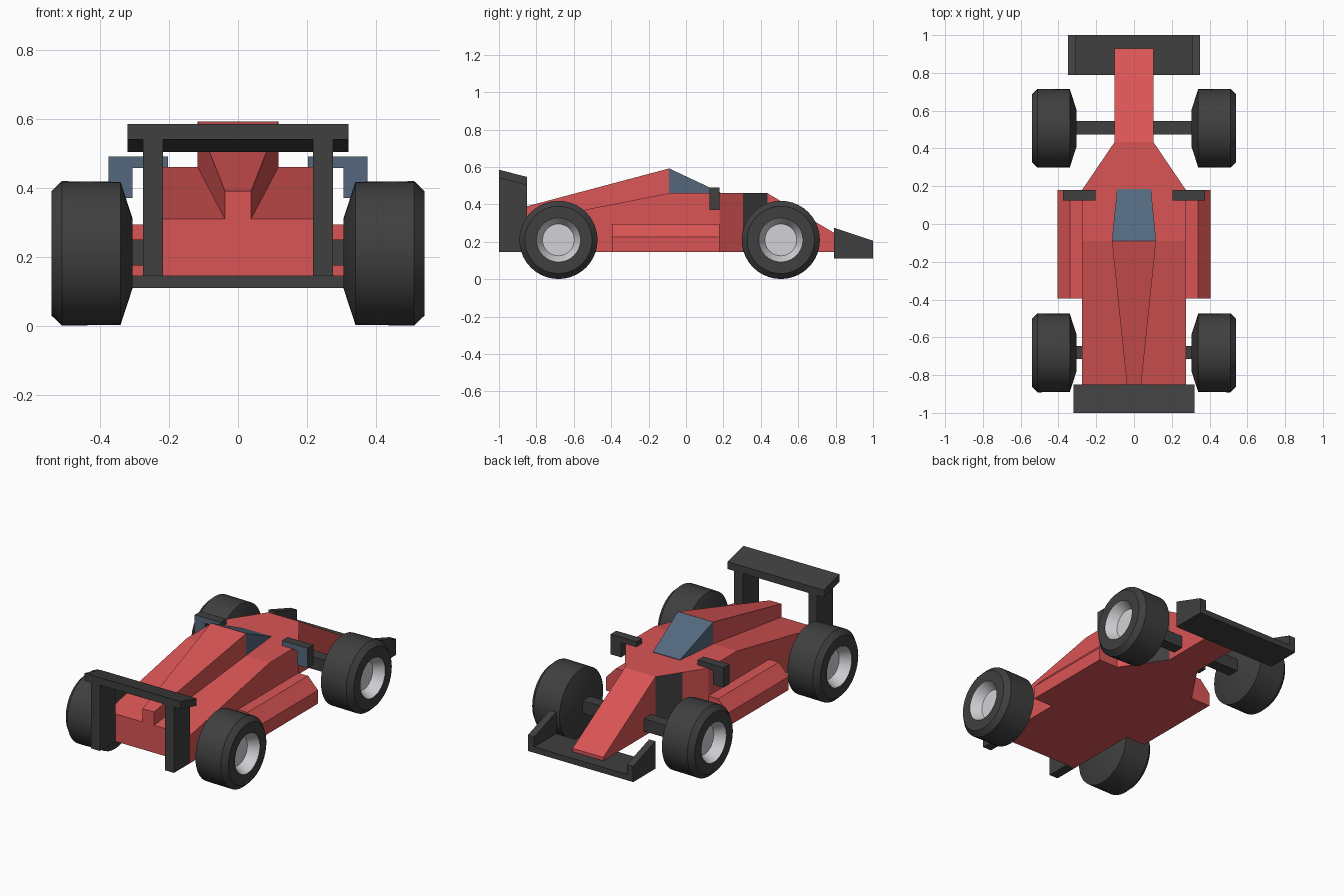
import bpy, bmesh, math

if "Cube" in bpy.data.objects:
    bpy.data.objects.remove(bpy.data.objects["Cube"])


def material(name, rgb):
    m = bpy.data.materials.new(name)
    m.diffuse_color = (*rgb, 1)
    m.use_nodes = True
    m.node_tree.nodes["Principled BSDF"].inputs["Base Color"].default_value = m.diffuse_color
    return m


RED = material("red_paint", (0.70, 0.09, 0.09))
DARK = material("dark_grey", (0.05, 0.05, 0.05))
BLUE = material("blue_glass", (0.09, 0.14, 0.21))
SILVER = material("silver", (0.65, 0.65, 0.68))


def finish(bm, name, mats):
    bmesh.ops.recalc_face_normals(bm, faces=bm.faces)
    mesh = bpy.data.meshes.new(name)
    bm.to_mesh(mesh)
    bm.free()
    for m in mats:
        mesh.materials.append(m)
    ob = bpy.data.objects.new(name, mesh)
    bpy.context.collection.objects.link(ob)
    return ob


def loft(name, sections, *mats, paint=None):
    """Skin cross-sections [(y, [(x, z), ...])]; paint(face) picks faces for the second material."""
    bm = bmesh.new()
    rings = [[bm.verts.new((x, y, z)) for x, z in pts] for y, pts in sections]
    n = len(rings[0])
    for a, b in zip(rings, rings[1:]):
        for i in range(n):
            j = (i + 1) % n
            bm.faces.new((a[i], a[j], b[j], b[i]))
    bm.faces.new(rings[0])
    bm.faces.new(rings[-1])
    bmesh.ops.recalc_face_normals(bm, faces=bm.faces)
    for f in bm.faces:
        if paint and paint(f):
            f.material_index = 1
    return finish(bm, name, mats)


def rect(x0, x1, z0, z1):
    return [(x0, z0), (x1, z0), (x1, z1), (x0, z1)]


def mid(w, z0, z1):
    return rect(-w, w, z0, z1)


def flip(pts, s):
    return [(s * x, z) for x, z in pts]


# Main body with grey panels ahead of the cockpit
def grey_panel(f):
    c = f.calc_center_median()
    return 0.31 < c.y < 0.43 and abs(c.x) > 0.1


loft("body", [(-0.85, mid(0.275, 0.145, 0.31)), (-0.09, mid(0.275, 0.145, 0.46)),
              (0.18, mid(0.275, 0.145, 0.46)), (0.305, mid(0.19, 0.145, 0.46)),
              (0.435, mid(0.102, 0.145, 0.46)), (0.93, mid(0.102, 0.145, 0.165))],
     RED, DARK, paint=grey_panel)

# Engine cover and cockpit glass
loft("engine_cover", [(-0.85, mid(0.038, 0.31, 0.39)), (-0.09, mid(0.117, 0.46, 0.592))], RED)
loft("cockpit_glass", [(-0.09, mid(0.117, 0.455, 0.592)), (0.185, mid(0.09, 0.455, 0.463))], BLUE)

# Wings and axles
loft("rear_wing", [(-1.0, mid(0.32, 0.54, 0.585)), (-0.85, mid(0.32, 0.503, 0.547))], DARK)
loft("front_wing", [(0.79, mid(0.31, 0.11, 0.145)), (1.0, mid(0.31, 0.11, 0.145))], DARK)
for name, y in (("rear_axle", -0.68), ("front_axle", 0.51)):
    loft(name, [(y - 0.035, mid(0.32, 0.175, 0.25)), (y + 0.035, mid(0.32, 0.175, 0.25))], DARK)

POD = [(0.26, 0.145), (0.405, 0.145), (0.405, 0.225), (0.34, 0.294), (0.26, 0.294)]
MIRROR = [(0.203, 0.457), (0.305, 0.457), (0.305, 0.37), (0.375, 0.37), (0.375, 0.49), (0.203, 0.49)]


def wheel(name, s, y):
    """Spin a tyre and recessed rim profile around the axle."""
    profile = [(0.305, 0), (0.305, 0.1), (0.34, 0.207), (0.51, 0.209), (0.54, 0.18),
               (0.54, 0.118), (0.48, 0.085), (0.48, 0)]
    bm = bmesh.new()
    vs = [bm.verts.new((s * x, y, 0.21 + r)) for x, r in profile]
    es = [bm.edges.new(p) for p in zip(vs, vs[1:])]
    bmesh.ops.spin(bm, geom=vs + es, cent=(0, y, 0.21), axis=(1, 0, 0),
                   angle=2 * math.pi, steps=40, use_duplicate=False)
    bmesh.ops.remove_doubles(bm, verts=bm.verts, dist=1e-4)
    for f in bm.faces:
        if all(math.hypot(v.co.y - y, v.co.z - 0.21) < 0.12 and abs(v.co.x) > 0.45 for v in f.verts):
            f.material_index = 1
    ob = finish(bm, name, (DARK, SILVER))
    bpy.ops.object.select_all(action='DESELECT')
    ob.select_set(True)
    bpy.context.view_layer.objects.active = ob
    bpy.ops.object.shade_smooth_by_angle(angle=math.radians(25))


# Parts repeated on both sides
for side, s in (("left", -1), ("right", 1)):
    loft(f"side_pod_{side}", [(-0.395, flip(POD, s)), (0.18, flip(POD, s))], RED)
    loft(f"mirror_{side}", [(0.125, flip(MIRROR, s)), (0.18, flip(MIRROR, s))], DARK, BLUE,
         paint=lambda f: f.normal.y < -0.9)
    loft(f"rear_wing_support_{side}", [(-1.0, flip(rect(0.217, 0.275, 0.145, 0.54), s)),
                                       (-0.85, flip(rect(0.217, 0.275, 0.145, 0.503), s))], DARK)
    loft(f"front_wing_endplate_{side}", [(0.79, flip(rect(0.308, 0.35, 0.11, 0.275), s)),
                                         (1.0, flip(rect(0.308, 0.35, 0.11, 0.205), s))], DARK)
    wheel(f"rear_wheel_{side}", s, -0.682)
    wheel(f"front_wheel_{side}", s, 0.507)
